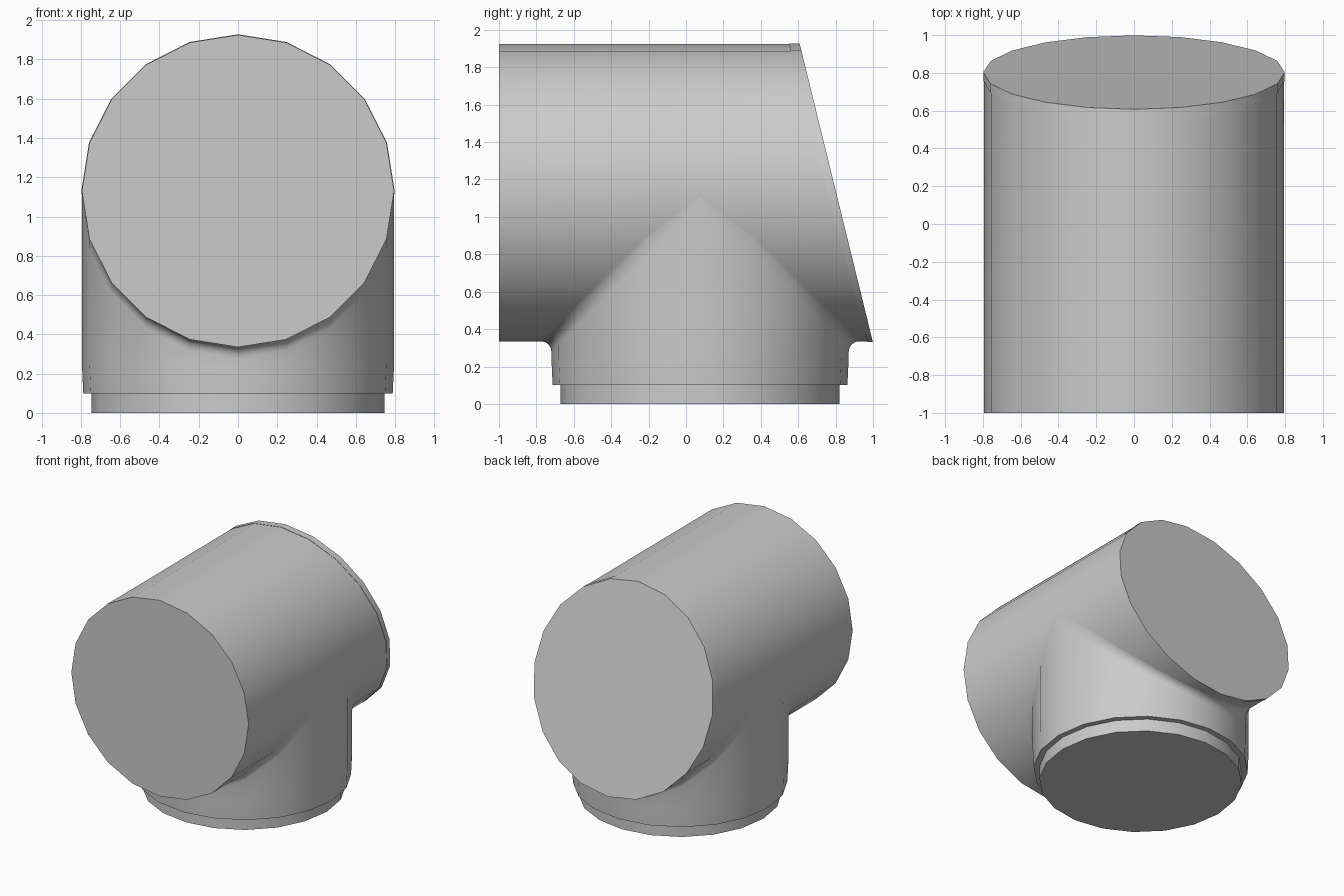
import bpy, bmesh, math

if "Cube" in bpy.data.objects:
    bpy.data.objects.remove(bpy.data.objects["Cube"])

SIDES = 20
R = 0.795          # shared radius of pipe and branch
AXIS_Z = 1.13      # height of the pipe axis
BRANCH_Y = 0.075   # position of the branch axis
FILLET = 0.055     # blend radius where branch meets pipe

grey = bpy.data.materials.new("plain grey")
grey.diffuse_color = (0.6, 0.6, 0.6, 1)
grey.use_nodes = True
grey.node_tree.nodes["Principled BSDF"].inputs["Base Color"].default_value = grey.diffuse_color


def angles():
    return [2 * math.pi * i / SIDES for i in range(SIDES)]


def loft(name, rows, cap_start=True, cap_end=True):
    """Skin closed rings of points, optionally capping both ends."""
    bm = bmesh.new()
    rings = [[bm.verts.new(p) for p in row] for row in rows]
    for a, b in zip(rings, rings[1:]):
        for i in range(SIDES):
            j = (i + 1) % SIDES
            bm.faces.new((a[i], a[j], b[j], b[i]))
    if cap_start:
        bm.faces.new(rings[0][::-1])
    if cap_end:
        bm.faces.new(rings[-1])
    mesh = bpy.data.meshes.new(name)
    bm.to_mesh(mesh)
    bm.free()
    mesh.materials.append(grey)
    obj = bpy.data.objects.new(name, mesh)
    bpy.context.collection.objects.link(obj)
    bpy.ops.object.select_all(action='DESELECT')
    obj.select_set(True)
    bpy.context.view_layer.objects.active = obj
    bpy.ops.object.shade_smooth_by_angle(angle=math.radians(35))
    return obj


# Horizontal pipe: square front end, slanted back end with a thin rim
def pipe_ring(radius, y_bottom, lean):
    ring = []
    for a in angles():
        z = AXIS_Z + radius * math.sin(a)
        y = y_bottom - lean * (z - (AXIS_Z - R)) / (2 * R)
        ring.append((-radius * math.cos(a), y, z))
    return ring[::-1]


def oriented(ring):
    return ring[::-1]


loft("main_pipe", [oriented(r) for r in (
    pipe_ring(R, 0.97, 0.42),
    pipe_ring(R, -1.0, 0.0))][::-1], cap_end=False)
loft("slanted_rim", [oriented(r) for r in (
    pipe_ring(R, 0.97, 0.42),
    pipe_ring(R + 0.003, 0.97, 0.42),
    pipe_ring(R + 0.003, 0.998, 0.39))], cap_start=False)


# Vertical branch: stepped foot, collar, then a fillet flowing into the pipe
def flat_ring(radius, z):
    return [(radius * math.cos(a), BRANCH_Y + radius * math.sin(a), z)
            for a in angles()]


def fillet_ring(t):
    ring = []
    for a in angles():
        d = R * math.sin(a)
        out = max(-1, min(1, d / FILLET)) * FILLET * (1 - math.cos(t))
        z = AXIS_Z - abs(d) - FILLET * (1 - math.sin(t))
        ring.append((R * math.cos(a), BRANCH_Y + d + out, z))
    return ring


loft("branch_foot", [flat_ring(0.745, 0.0), flat_ring(0.745, 0.1)],
     cap_end=False)
loft("branch_collar_and_saddle",
     [flat_ring(0.745, 0.1), flat_ring(0.788, 0.1), flat_ring(R, 0.25)]
     + [fillet_ring(math.radians(t)) for t in (0, 22.5, 45, 67.5, 90)],
     cap_start=False, cap_end=False)
